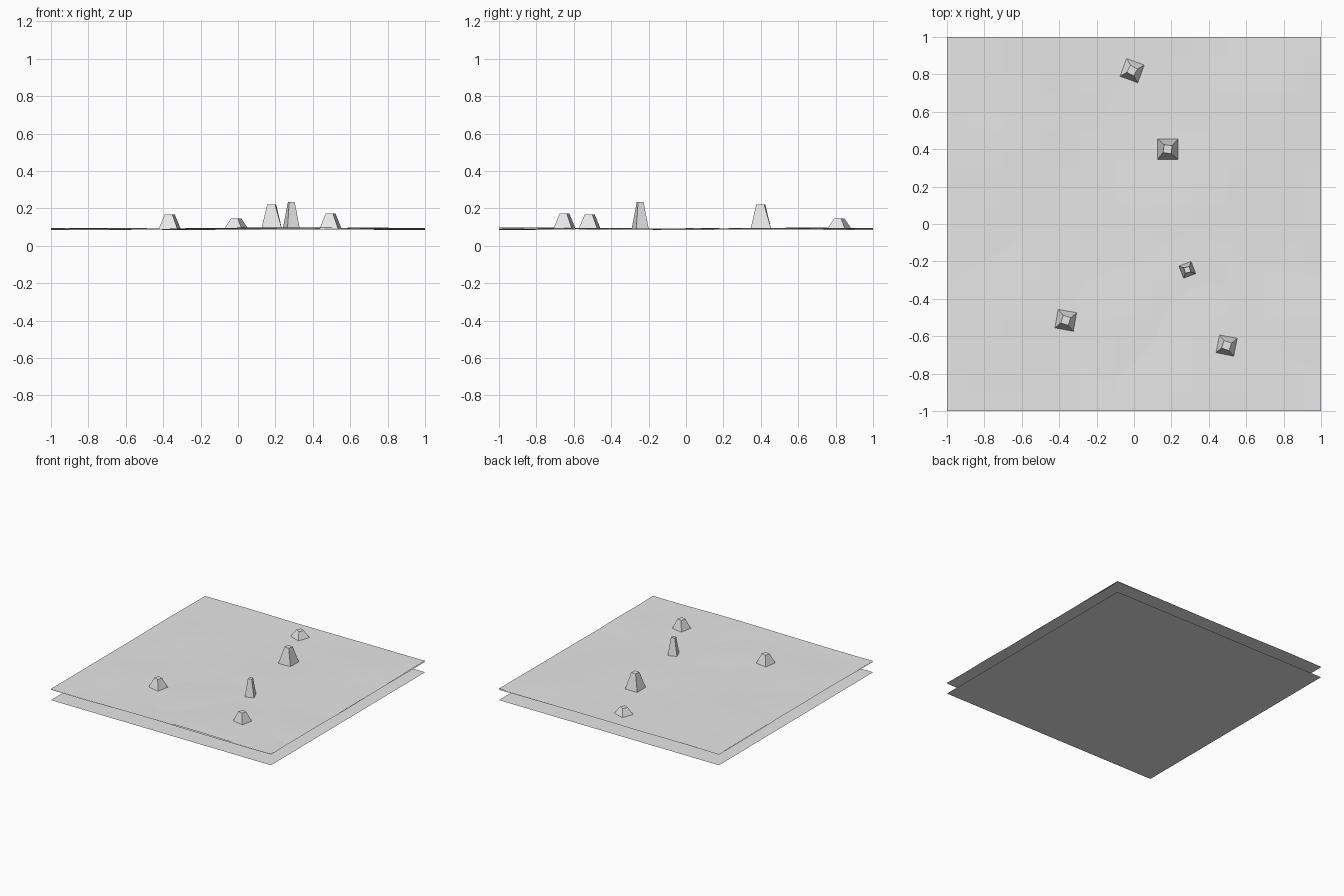
import bpy, bmesh, math
from mathutils import Vector, Matrix, noise

cube = bpy.data.objects.get("Cube")
if cube:
    bpy.data.objects.remove(cube, do_unlink=True)

# One pale grey for everything
grey = bpy.data.materials.new("pale_grey")
grey.use_nodes = True
grey.diffuse_color = (0.8, 0.8, 0.8, 1)
grey.node_tree.nodes["Principled BSDF"].inputs["Base Color"].default_value = grey.diffuse_color


def finish(name, bm):
    mesh = bpy.data.meshes.new(name)
    bm.to_mesh(mesh)
    bm.free()
    mesh.materials.append(grey)
    obj = bpy.data.objects.new(name, mesh)
    bpy.context.collection.objects.link(obj)
    return obj


def sheet(name, cells, height, swell=0, shift=0):
    """Square sheet, optionally rippled by smooth noise."""
    bm = bmesh.new()
    bmesh.ops.create_grid(bm, x_segments=cells, y_segments=cells, size=1)
    for v in bm.verts:
        ripple = noise.noise(Vector((v.co.x * 1.7 + shift, v.co.y * 1.7, shift)))
        v.co.z = height + swell * max(-1, min(1, ripple))
    return finish(name, bm)


def rock(name, x, y, side, top_side, top, turn):
    """Four-sided tapered rock with a slightly twisted flat top."""
    base = 0.086
    bm = bmesh.new()
    bmesh.ops.create_cone(bm, cap_ends=True, segments=4,
                          radius1=side / math.sqrt(2), radius2=top_side / math.sqrt(2),
                          depth=top - base)
    bmesh.ops.rotate(bm, verts=bm.verts, matrix=Matrix.Rotation(math.radians(45 + turn), 3, "Z"))
    bmesh.ops.rotate(bm, verts=[v for v in bm.verts if v.co.z > 0],
                     matrix=Matrix.Rotation(math.radians(-8), 3, "Z"))
    bmesh.ops.translate(bm, verts=bm.verts, vec=(x, y, (top + base) / 2))
    return finish(name, bm)


# Flat base and two thin rippled ground layers
sheet("base_plane", 1, 0)
sheet("upper_ground", 20, 0.093, 0.008, 3.3)
sheet("lower_ground", 20, 0.089, 0.007, 8.6)

# Scattered rocks: x, y, base side, top side, top height, turn
rocks = [
    (-0.01, 0.82, 0.105, 0.042, 0.145, -20),
    (0.18, 0.40, 0.112, 0.043, 0.22, 0),
    (0.285, -0.245, 0.072, 0.03, 0.235, 21),
    (-0.365, -0.515, 0.105, 0.042, 0.168, -10),
    (0.495, -0.65, 0.104, 0.042, 0.172, -11),
]
for i, spec in enumerate(rocks, 1):
    rock(f"rock_{i}", *spec)
